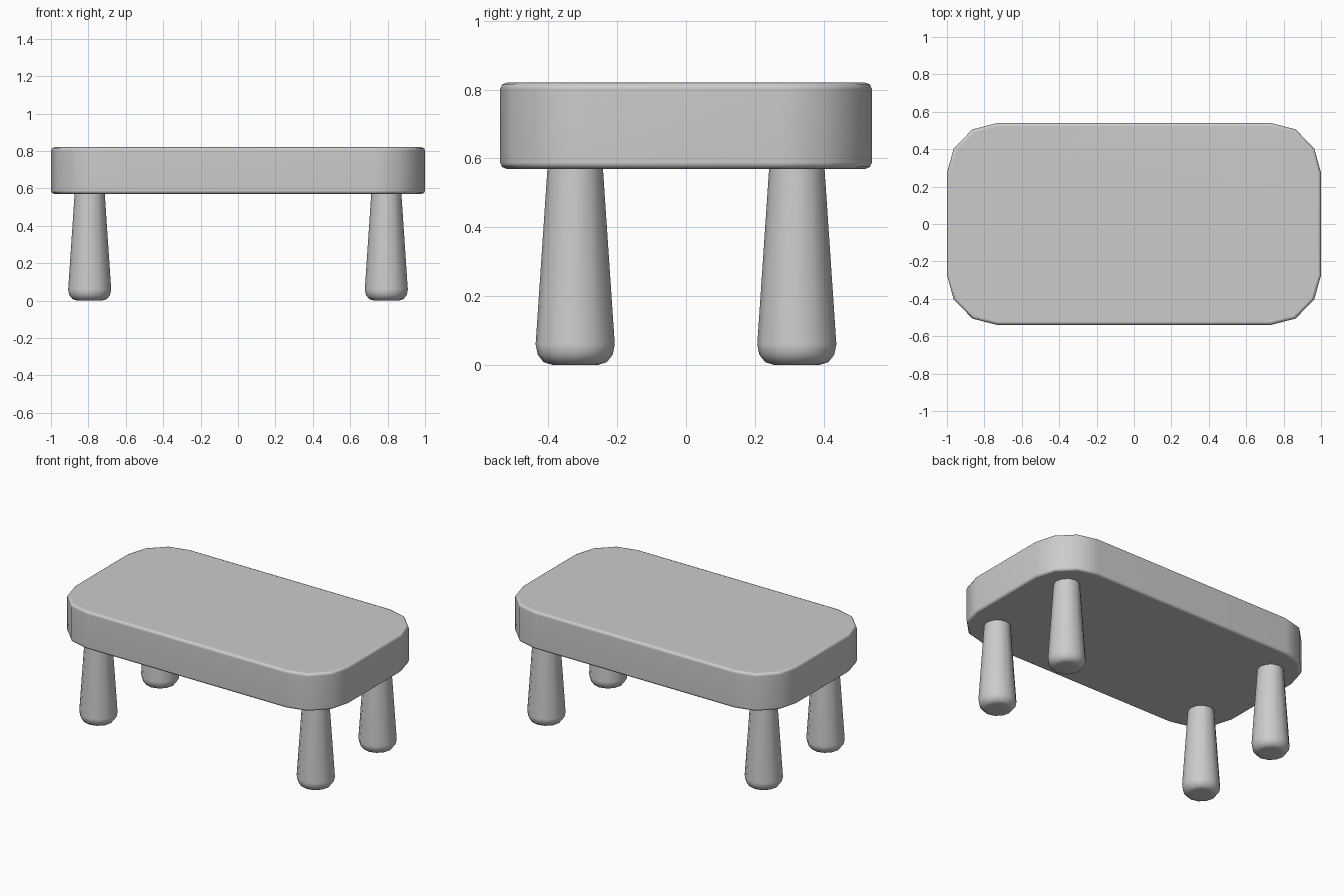
import bpy, bmesh, math

cube = bpy.data.objects.get("Cube")
if cube:
    bpy.data.objects.remove(cube, do_unlink=True)

# Single plain grey finish
grey = bpy.data.materials.new("plain_grey")
grey.use_nodes = True
colour = (0.6, 0.6, 0.6, 1)
grey.diffuse_color = colour
grey.node_tree.nodes["Principled BSDF"].inputs["Base Color"].default_value = colour


def make_object(name, bm, angle):
    bmesh.ops.recalc_face_normals(bm, faces=bm.faces)
    mesh = bpy.data.meshes.new(name)
    bm.to_mesh(mesh)
    bm.free()
    mesh.materials.append(grey)
    obj = bpy.data.objects.new(name, mesh)
    bpy.context.collection.objects.link(obj)
    bpy.ops.object.select_all(action="DESELECT")
    obj.select_set(True)
    bpy.context.view_layer.objects.active = obj
    bpy.ops.object.shade_smooth_by_angle(angle=math.radians(angle))
    return obj


# Tabletop: a slab with three-sided rounded corners and softened rims
BOTTOM, TOP = 0.57, 0.82
corner = [(1, 0.275), (0.963, 0.405), (0.863, 0.506), (0.73, 0.54)]
outline = corner + [(-x, y) for x, y in reversed(corner)]
outline += [(-x, -y) for x, y in outline]

bm = bmesh.new()
base = bm.faces.new([bm.verts.new((x, y, BOTTOM)) for x, y in outline])
grown = bmesh.ops.extrude_face_region(bm, geom=[base], use_keep_orig=True)
for v in grown["geom"]:
    if isinstance(v, bmesh.types.BMVert):
        v.co.z = TOP
rims = [e for e in bm.edges if abs(e.verts[0].co.z - e.verts[1].co.z) < 0.001]
bmesh.ops.bevel(bm, geom=rims, offset=0.018, segments=2, profile=0.5,
                affect="EDGES")
tabletop = make_object("tabletop", bm, 60)
tabletop.modifiers.new("clean_shading", "WEIGHTED_NORMAL").keep_sharp = True

# Legs: tapered rounds, widest near the softly rounded foot
SIDES = 12
profile = [(0.066, 0), (0.092, 0.008), (0.109, 0.03), (0.115, 0.06), (0.08, 0.58)]


def make_leg(name, cx, cy):
    bm = bmesh.new()
    rings = []
    for r, z in profile:
        angles = [2 * math.pi * i / SIDES for i in range(SIDES)]
        rings.append([bm.verts.new((cx + r * math.cos(a), cy + r * math.sin(a), z))
                      for a in angles])
    for low, high in zip(rings, rings[1:]):
        for i in range(SIDES):
            j = (i + 1) % SIDES
            bm.faces.new((low[i], low[j], high[j], high[i]))
    bm.faces.new(rings[0])
    bm.faces.new(rings[-1])
    leg = make_object(name, bm, 50)
    leg.modifiers.new("clean_shading", "WEIGHTED_NORMAL").keep_sharp = True


for side, sx in (("left", 1), ("right", -1)):
    for end, sy in (("front", -1), ("back", 1)):
        make_leg(f"{end}_{side}_leg", sx * 0.793, sy * 0.322)
